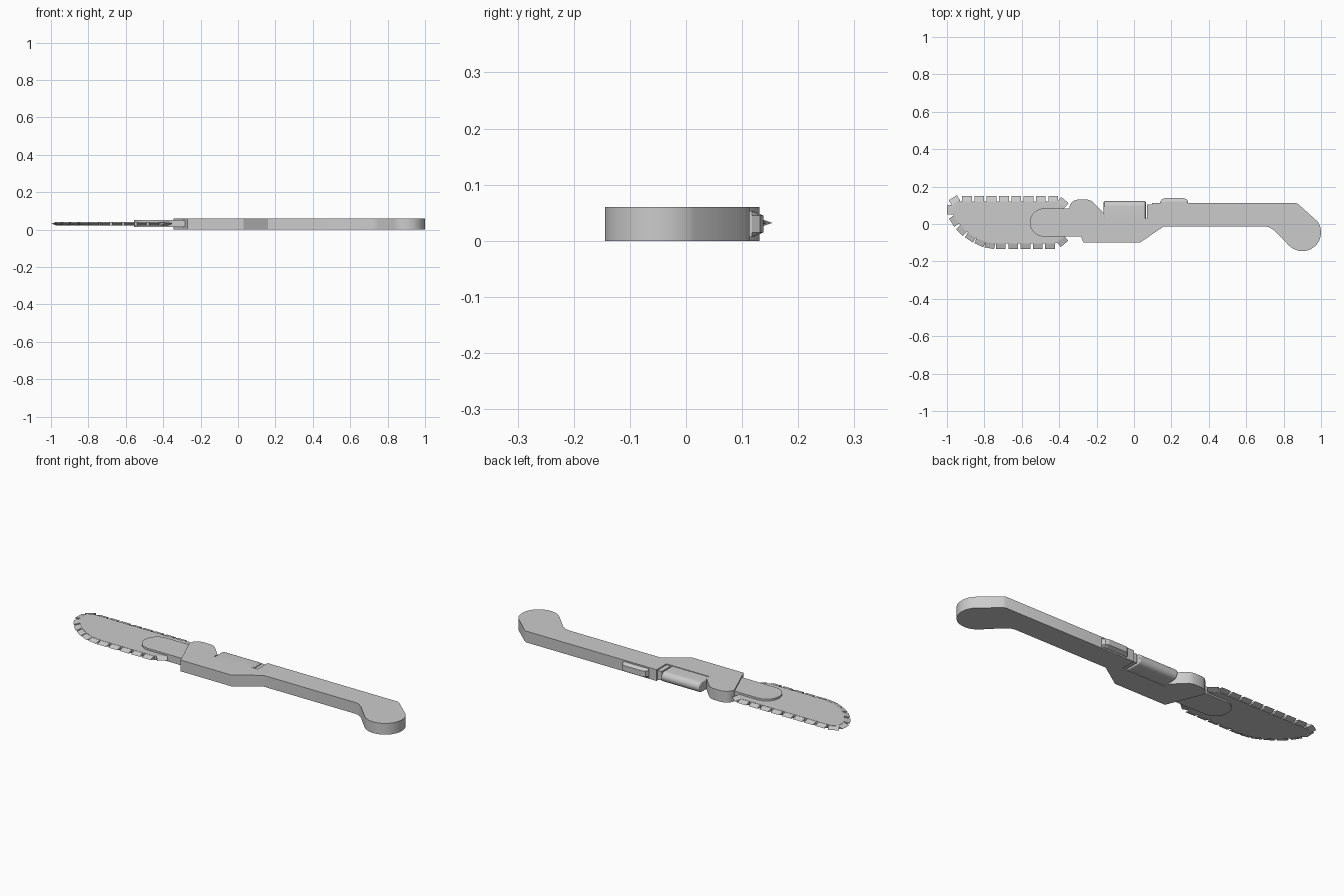
import bpy, bmesh, math
from mathutils import Matrix, Vector

if "Cube" in bpy.data.objects:
    bpy.data.objects.remove(bpy.data.objects["Cube"])


def finish(name, bm, smooth=True):
    bmesh.ops.recalc_face_normals(bm, faces=bm.faces)
    me = bpy.data.meshes.new(name)
    bm.to_mesh(me)
    bm.free()
    ob = bpy.data.objects.new(name, me)
    bpy.context.collection.objects.link(ob)
    if smooth:
        bpy.ops.object.select_all(action='DESELECT')
        ob.select_set(True)
        bpy.context.view_layer.objects.active = ob
        bpy.ops.object.shade_smooth_by_angle(angle=math.radians(32))
    return ob


def prism(name, pts, lo, hi, along_x=False):
    """Extrude a closed profile: XY profile along z, or YZ profile along x."""
    bm = bmesh.new()
    place = (lambda p: (lo, p[0], p[1])) if along_x else (lambda p: (p[0], p[1], lo))
    face = bm.faces.new([bm.verts.new(place(p)) for p in pts])
    ext = bmesh.ops.extrude_face_region(bm, geom=[face])
    vec = Vector((hi - lo, 0, 0)) if along_x else Vector((0, 0, hi - lo))
    bmesh.ops.translate(bm, vec=vec, verts=[v for v in ext['geom'] if isinstance(v, bmesh.types.BMVert)])
    return finish(name, bm)


def arc(cx, cy, r, a0, a1, n=16):
    return [(cx + r * math.cos(math.radians(a0 + (a1 - a0) * i / n)),
             cy + r * math.sin(math.radians(a0 + (a1 - a0) * i / n))) for i in range(n + 1)]


# Handle body with front lump, motor notch and rounded grip end
handle = [(-0.27, -0.10), (0.03, -0.10), (0.16, -0.013), (0.70, -0.013), (0.725, -0.018), (0.75, -0.035)]
handle += arc(0.90, -0.045, 0.10, 225, 390, 20)
handle += [(0.98, 0.015), (0.88, 0.105), (0.865, 0.113), (0.095, 0.113), (0.095, 0.03), (-0.16, 0.03),
           (-0.16, 0.055), (-0.20, 0.098), (-0.228, 0.124), (-0.25, 0.131), (-0.30, 0.131),
           (-0.325, 0.123), (-0.341, 0.105), (-0.346, 0.085)]
prism("handle", handle, 0, 0.06)

# Motor barrel lying in the notch
motor = [(0.025, 0.003), (0.095, 0.003)] + arc(0.095, 0.030, 0.027, -75, 75, 10) + [(0.095, 0.057), (0.025, 0.057)]
ob = prism("motor_barrel", motor, -0.162, 0.063, along_x=True)
bev = ob.modifiers.new("edge", 'BEVEL')
bev.width, bev.segments, bev.limit_method, bev.angle_limit = 0.005, 2, 'ANGLE', math.radians(60)

# Motor collar
prism("motor_collar", [(0.07, 0.025), (0.097, 0.025), (0.097, 0.104), (0.07, 0.104)], 0.006, 0.054)

# Trigger button on the handle's back edge, chamfered across z
bm = bmesh.new()
rows = []
for z, h in ((0.007, 0.120), (0.015, 0.138), (0.045, 0.138), (0.053, 0.120)):
    prof = [(0.14, 0.10), (0.14, 0.118), (0.148, h - 0.006), (0.165, h),
            (0.265, h), (0.282, h - 0.006), (0.29, 0.118), (0.29, 0.10)]
    rows.append([bm.verts.new((x, min(y, h), z)) for x, y in prof])
for a, b in zip(rows, rows[1:]):
    for i in range(8):
        j = (i + 1) % 8
        bm.faces.new((a[i], a[j], b[j], b[i]))
bm.faces.new(rows[0])
bm.faces.new(rows[-1])
finish("trigger_button", bm, smooth=False)

# Round-nosed mount gripping the blade
prism("blade_mount", arc(-0.482, 0.008, 0.075, 90, 270, 20) + [(-0.25, -0.067), (-0.25, 0.083)], 0.014, 0.052)

# Blade plate
ZC, T = 0.032, 0.010
blade = [(-0.375, 0.095), (-0.415, 0.12), (-0.945, 0.12), (-0.965, 0.105), (-0.971, 0.075), (-0.965, 0.045),
         (-0.935, 0.0), (-0.89, -0.045), (-0.84, -0.077), (-0.79, -0.097), (-0.74, -0.104),
         (-0.42, -0.104), (-0.375, -0.07)]
prism("blade_plate", blade, ZC - T, ZC + T)

# Wedge teeth: straight runs, then the curved nose and corners (x, y, outward angle)
teeth = [(-0.893 + 0.0658 * k, 0.12, 90) for k in range(8)]
teeth += [(-0.712 + 0.0658 * k, -0.104, 270) for k in range(5)]
teeth += [(-0.389, 0.105, 50), (-0.391, -0.083, 310), (-0.953, 0.115, 122), (-0.969, 0.076, 178),
          (-0.950, 0.023, 213), (-0.912, -0.024, 225), (-0.866, -0.060, 236), (-0.817, -0.086, 245),
          (-0.768, -0.100, 260)]
bm = bmesh.new()
for x, y, ang in teeth:
    m = Matrix.Translation((x, y, ZC)) @ Matrix.Rotation(math.radians(ang), 4, 'Z')
    ends = []
    for s in (-1, 1):
        ends.append([bm.verts.new(m @ Vector(p)) for p in
                     ((-0.004, s * 0.026, T), (0.030, s * 0.026, 0), (-0.004, s * 0.026, -T))])
    a, b = ends
    bm.faces.new(a)
    bm.faces.new(b)
    for i in range(3):
        j = (i + 1) % 3
        bm.faces.new((a[i], a[j], b[j], b[i]))
finish("blade_teeth", bm, smooth=False)
